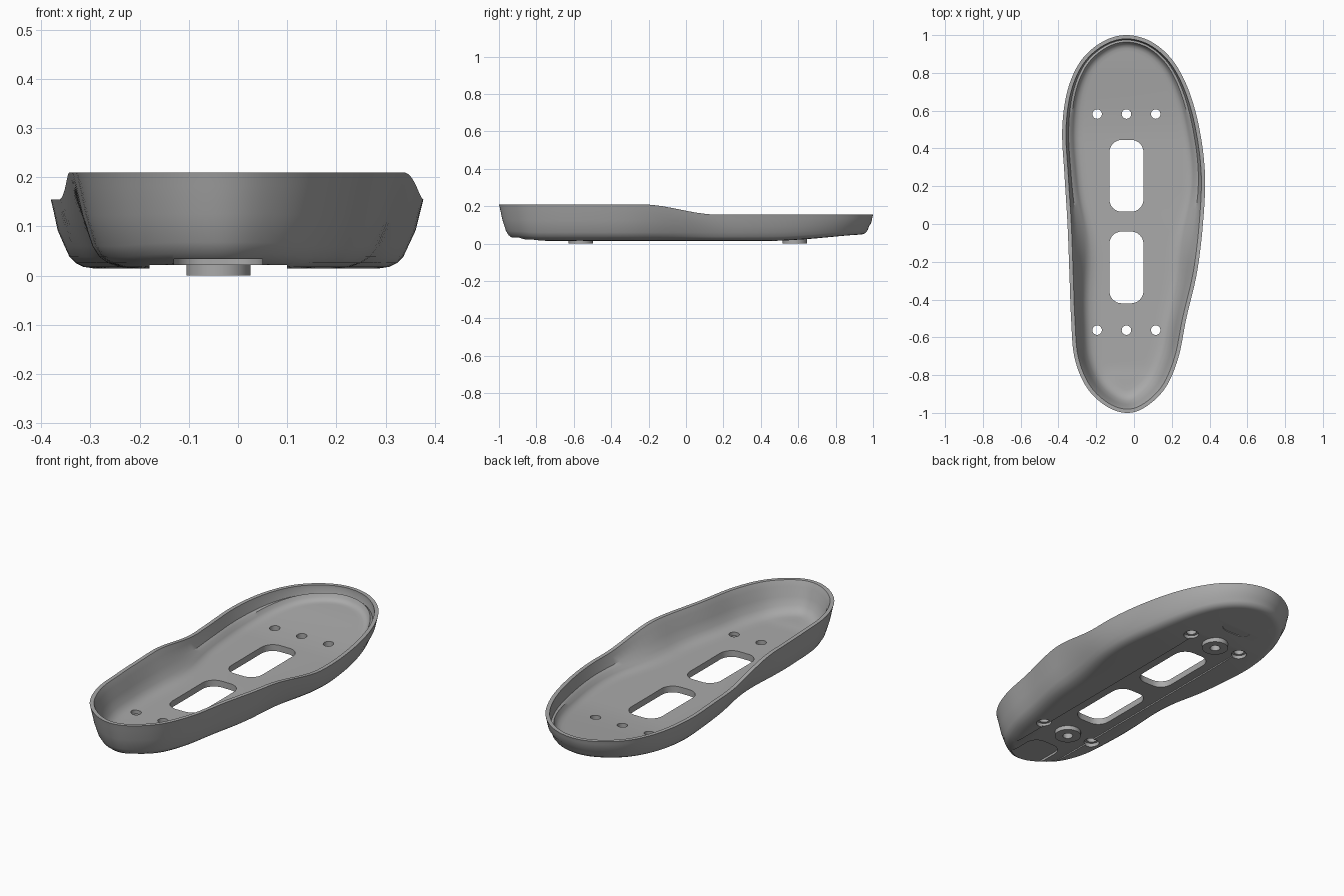
import bpy, bmesh, math
from mathutils import Vector

cube = bpy.data.objects.get("Cube")
if cube:
    bpy.data.objects.remove(cube)

grey = bpy.data.materials.new("mid_grey")
grey.use_nodes = True
grey.diffuse_color = (0.4, 0.4, 0.4, 1)
grey.node_tree.nodes["Principled BSDF"].inputs["Base Color"].default_value = grey.diffuse_color


def make_object(name, bm):
    bmesh.ops.recalc_face_normals(bm, faces=bm.faces)
    mesh = bpy.data.meshes.new(name)
    bm.to_mesh(mesh)
    bm.free()
    obj = bpy.data.objects.new(name, mesh)
    bpy.context.collection.objects.link(obj)
    mesh.materials.append(grey)
    return obj


def prism(name, cx, cy, w, l, r, z0, z1):
    """Upright rounded-rectangle prism; a cylinder when r is half the width."""
    bm = bmesh.new()
    pts = []
    for q, (sx, sy) in enumerate([(1, 1), (-1, 1), (-1, -1), (1, -1)]):
        for k in range(9):
            a = (q + k / 8) * math.pi / 2
            pts.append((cx + sx * (w / 2 - r) + r * math.cos(a),
                        cy + sy * (l / 2 - r) + r * math.sin(a)))
    low = [bm.verts.new((x, y, z0)) for x, y in pts]
    high = [bm.verts.new((x, y, z1)) for x, y in pts]
    bmesh.ops.remove_doubles(bm, verts=bm.verts, dist=1e-5)
    low = [v for v in low if v.is_valid]
    high = [v for v in high if v.is_valid]
    n = len(low)
    bm.faces.new(low)
    bm.faces.new(high)
    for i in range(n):
        j = (i + 1) % n
        bm.faces.new((low[i], low[j], high[j], high[i]))
    return make_object(name, bm)


def cut(obj, cutter):
    bpy.context.view_layer.objects.active = obj
    mod = obj.modifiers.new("cut", 'BOOLEAN')
    mod.operation = 'DIFFERENCE'
    mod.solver = 'EXACT'
    mod.object = cutter
    bpy.ops.object.modifier_apply(modifier=mod.name)


def smooth(obj, degrees=35):
    bpy.ops.object.select_all(action='DESELECT')
    obj.select_set(True)
    bpy.context.view_layer.objects.active = obj
    bpy.ops.object.shade_smooth_by_angle(angle=math.radians(degrees))


def step(a, b, t):
    t = min(max((t - a) / (b - a), 0), 1)
    return t * t * (3 - 2 * t)


def rim_z(y):
    return 0.21 - 0.055 * step(-0.24, 0.17, y)


def base_z(y):
    return 0.015 + 0.036 * step(0.45, 1.1, y) + 0.008 * step(-0.8, -1.0, y)


# Sole outline: half widths at evenly turned stations from toe to heel
LEFT = [.09, .205, .29, .347, .376, .365, .333, .277, .235, .167, .065]
RIGHT = [-.165, -.28, -.352, -.38, -.368, -.352, -.342, -.333, -.315, -.25, -.145]
stations = [math.cos(math.radians(15 * i)) for i in range(1, 12)]
ctrl = [Vector((-.04, 1))] + [Vector(p) for p in zip(LEFT, stations)]
ctrl += [Vector((-.035, -1))] + [Vector(p) for p in zip(RIGHT[::-1], stations[::-1])]
SUB = 7
outline = []
for i in range(len(ctrl)):
    a, b, c, d = (ctrl[(i + k) % len(ctrl)] for k in (-1, 0, 1, 2))
    for s in range(SUB):
        t = s / SUB
        outline.append(0.5 * (2 * b + (c - a) * t + (2 * a - 5 * b + 4 * c - d) * t * t
                              + (3 * b - a - 3 * c + d) * t ** 3))
N = len(outline)
inward = []
for i in range(N):
    t = (outline[(i + 1) % N] - outline[i - 1]).normalized()
    inward.append(Vector((t.y, -t.x)))
if inward[0].y > 0:
    inward = [-v for v in inward]

# Shell profile: (inset, rise above base, part of wall height, waist pinch)
OUTER = [(.085, 0, 0, .03), (.066, .003, 0, .03), (.050, .011, 0, .028), (.038, .023, 0, .025),
         (.028, .045, 0, .022), (.014, 0, .55, .012), (.005, 0, .85, .002), (0, 0, 1, 0)]
INNER = [(.020, 0, 1, 0), (.025, 0, .85, .002), (.034, 0, .6, .012), (.048, .075, 0, .022),
         (.058, .058, 0, .025), (.072, .046, 0, .028), (.092, .041, 0, .03), (.115, .040, 0, .03)]

bm = bmesh.new()
rings = []
for inset, rise, part, pinch in OUTER + INNER:
    ring = []
    for p, n in zip(outline, inward):
        top, low = rim_z(p.y), base_z(p.y)
        waist = math.exp(-((p.y + 0.08) / 0.22) ** 2)
        q = p + n * (inset * (top - low) / 0.14 + pinch * waist
                     if inset != .020 else inset)
        z = low + rise + part * (top - low)
        ring.append(bm.verts.new((q.x, q.y, z)))
    rings.append(ring)
for r, s in zip(rings, rings[1:]):
    for i in range(N):
        j = (i + 1) % N
        bm.faces.new((r[i], r[j], s[j], s[i]))
# Underside and floor, filled in strips across the sole
for ring in (rings[0], rings[-1]):
    for i in range(N // 2):
        strip = [ring[i], ring[i + 1], ring[(N - i - 1) % N], ring[(N - i) % N]]
        bm.faces.new(list(dict.fromkeys(strip)))
shell = make_object("sole_shell", bm)

# Long underside recess, open end slots, two windows
CX = -0.04
cutters = [prism("strip_cutter", CX, 0, .28, 2.2, .001, -.1, .022)]
for y in (-1.21, 1.21):
    cutters.append(prism("end_slot_cutter", CX, y, .18, 1.0, .06, -.1, .034))
for y in (-.23, .255):
    cutters.append(prism("window_cutter", CX, y, .18, .38, .065, -.1, .2))

# Screw holes with counterbores, round bosses under the middle ones
parts = [shell]
for y, label in ((-.562, "heel"), (.582, "toe")):
    boss = prism(label + "_boss", CX, y, .13, .13, .065, 0, .045)
    parts.append(boss)
    for x in (-.155, 0, .155):
        hole = prism("hole_cutter", CX + x, y, .05, .05, .025, -.1, .2)
        cutters.append(hole)
        if x:
            cutters.append(prism("counterbore_cutter", CX + x, y, .075, .075, .0375, -.1, .036))
        else:
            cut(boss, hole)

for c in cutters:
    cut(shell, c)
    bpy.data.objects.remove(c)
for part in parts:
    smooth(part)
